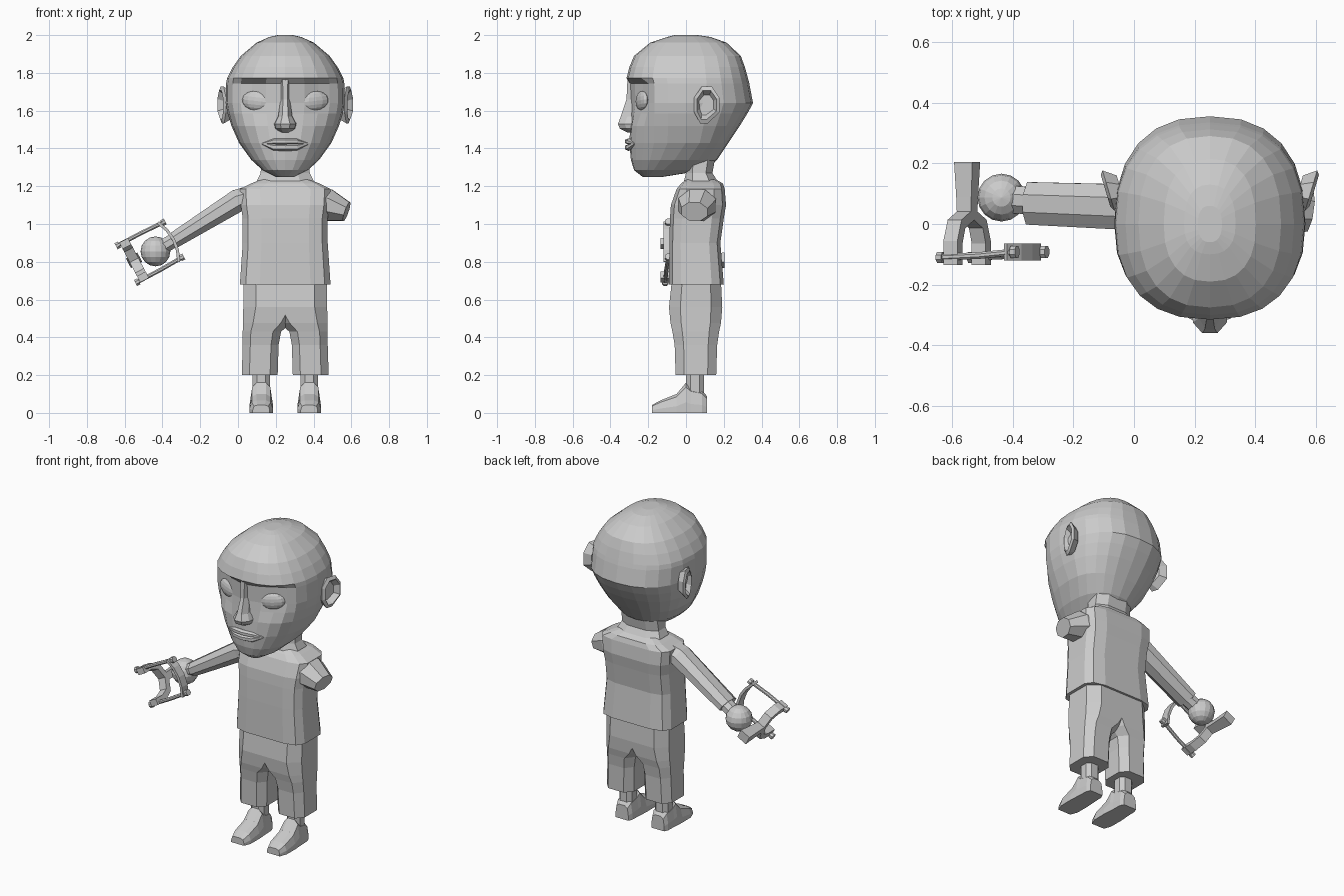
import bpy, bmesh, math
from mathutils import Vector, Matrix

if "Cube" in bpy.data.objects:
    bpy.data.objects.remove(bpy.data.objects["Cube"])

CX = 0.25  # the body's centre line
grey = bpy.data.materials.new("plain_grey")
grey.diffuse_color = (0.6, 0.6, 0.6, 1)
grey.use_nodes = True
grey.node_tree.nodes["Principled BSDF"].inputs["Base Color"].default_value = grey.diffuse_color


def finish(name, bm):
    bmesh.ops.recalc_face_normals(bm, faces=bm.faces)
    me = bpy.data.meshes.new(name)
    bm.to_mesh(me)
    bm.free()
    me.materials.append(grey)
    ob = bpy.data.objects.new(name, me)
    bpy.context.collection.objects.link(ob)
    return ob


def loft(name, rings):
    """Skin a list of equal-length point rings and cap both ends."""
    bm = bmesh.new()
    vs = [[bm.verts.new(p) for p in r] for r in rings]
    n = len(vs[0])
    for a, b in zip(vs, vs[1:]):
        for i in range(n):
            j = (i + 1) % n
            bm.faces.new((a[i], a[j], b[j], b[i]))
    bm.faces.new(vs[0])
    bm.faces.new(vs[-1])
    return finish(name, bm)


def outline(n, power, phase=0.0):
    """Unit superellipse; point 0 faces -y when phase is 0."""
    pts = []
    for i in range(n):
        t = 2 * math.pi * (i + phase) / n
        s, c = math.sin(t), -math.cos(t)
        pts.append((math.copysign(abs(s) ** (2 / power), s),
                    math.copysign(abs(c) ** (2 / power), c)))
    m = max(abs(p[0]) for p in pts)
    return [(x / m, y / m) for x, y in pts]


def stack(name, shape, levels):
    """Loft upwards: levels are (z, x centre, half width, y front, y back)."""
    return loft(name, [[(xc + hw * x, (f + b) / 2 + (b - f) / 2 * y, z) for x, y in shape]
                       for z, xc, hw, f, b in levels])


def tube(name, path, up, wa, wb, sides=8):
    """Sweep along a path; wa is half size across, wb half size along 'up'."""
    path = [Vector(p) for p in path]
    n = len(path)
    wa = wa if isinstance(wa, list) else [wa] * n
    wb = wb if isinstance(wb, list) else [wb] * n
    k = 1 / math.cos(math.pi / sides)
    rings = []
    for i, p in enumerate(path):
        d = (path[min(i + 1, n - 1)] - path[max(i - 1, 0)]).normalized()
        side = d.cross(Vector(up)).normalized()
        upv = side.cross(d).normalized()
        ring = []
        for j in range(sides):
            t = 2 * math.pi * (j + 0.5) / sides
            ring.append(p + side * wa[i] * k * math.cos(t) + upv * wb[i] * k * math.sin(t))
        rings.append(ring)
    return loft(name, rings)


def ball(name, mat, u=16, v=8):
    bm = bmesh.new()
    bmesh.ops.create_uvsphere(bm, u_segments=u, v_segments=v, radius=1, matrix=mat)
    return finish(name, bm)


# Head: stacked rings (z, half width, front y, back y, y of widest point, socket depth)
levels = [
    (1.25, 0.05, -0.23, -0.12, -0.18, 0), (1.285, 0.12, -0.275, 0.10, -0.12, 0),
    (1.34, 0.18, -0.292, 0.165, -0.06, 0), (1.43, 0.245, -0.30, 0.225, 0, 0),
    (1.52, 0.285, -0.295, 0.285, 0, 0), (1.585, 0.305, -0.295, 0.325, 0, 0.6),
    (1.64, 0.315, -0.295, 0.355, 0, 1), (1.745, 0.313, -0.30, 0.335, 0, 1),
    (1.772, 0.308, -0.315, 0.328, 0, 0), (1.83, 0.278, -0.30, 0.312, 0, 0),
    (1.89, 0.235, -0.275, 0.29, 0, 0), (1.96, 0.152, -0.19, 0.215, 0, 0),
    (1.99, 0.085, -0.10, 0.13, 0, 0), (2.0, 0.04, -0.06, 0.06, 0, 0)]
socket = {1: 0.02, 2: 0.038, 3: 0.026}
N = 24
shape = outline(N, 2.4)
rings = []
for z, hw, f, b, yc, s in levels:
    ring = []
    for i, (x, y) in enumerate(shape):
        py = yc + (y * (yc - f) if y < 0 else y * (b - yc))
        py += s * socket.get(min(i, N - i), 0)
        ring.append((CX + hw * x, py, z))
    rings.append(ring)
loft("head", rings)

# Nose
loft("nose", [[(CX - w, -0.25, z), (CX - w * 0.9, t + 0.035, z), (CX - w * 0.4, t, z),
               (CX + w * 0.4, t, z), (CX + w * 0.9, t + 0.035, z), (CX + w, -0.25, z)]
              for z, w, t in [(1.765, 0.035, -0.31), (1.66, 0.028, -0.315), (1.57, 0.04, -0.345),
                              (1.53, 0.062, -0.36), (1.505, 0.055, -0.35), (1.485, 0.03, -0.31)]])

# Lips
for name, z, r in (("upper_lip", 1.437, 0.014), ("lower_lip", 1.405, 0.016)):
    tube(name, [(CX + x, y, 1.425 + (z - 1.425) * k) for x, y, k in
                [(-0.12, -0.272, 0), (-0.06, -0.298, 0.9), (0, -0.305, 1),
                 (0.06, -0.298, 0.9), (0.12, -0.272, 0)]],
         (0, 0, 1), [0.004, 0.016, 0.019, 0.016, 0.004], [0.004, r, r, r, 0.004], 6)

# Eyes and ears, mirrored about the centre line
for s, side in ((-1, "right"), (1, "left")):
    ball(side + "_eye", Matrix.Translation((CX + s * 0.155, -0.232, 1.652))
         @ Matrix.Rotation(s * math.radians(20), 4, 'Z')
         @ Matrix.Rotation(-s * math.radians(6), 4, 'Y')
         @ Matrix.Diagonal((0.078, 0.026, 0.052, 1)), 12, 8)
    # ear rim: a folded ring flaring out towards the back
    bm = bmesh.new()
    rim = []
    for i in range(8):
        t = 2 * math.pi * (i + 0.5) / 8
        cy, cz = math.cos(t), math.sin(t)
        narrow = 1 if cz > -0.5 else 0.72
        row = []
        for r, out in ((0.75, -0.03), (1.0, 0.012), (0.78, 0.022), (0.55, -0.008)):
            dy = 0.072 * r * cy * narrow - (0.015 if narrow < 1 else 0)
            x = 0.322 + out + 0.30 * dy
            row.append(bm.verts.new((CX + s * x, 0.11 + dy, 1.63 + 0.105 * r * cz)))
        rim.append(row)
    for i in range(8):
        a, b = rim[i], rim[(i + 1) % 8]
        for j in range(3):
            bm.faces.new((a[j], a[j + 1], b[j + 1], b[j]))
    bm.faces.new([r[3] for r in rim])
    bm.faces.new([r[0] for r in rim])
    finish(side + "_ear", bm)

# Neck and shirt
octa = outline(8, 2.6, 0.5)
stack("neck", octa, [(1.16, CX, 0.16, -0.02, 0.17), (1.23, CX, 0.15, -0.01, 0.165),
                     (1.27, CX, 0.13, 0.0, 0.14), (1.38, CX, 0.125, 0.0, 0.16)])
stack("shirt", outline(12, 4.5, 0.5), [
    (0.68, CX, 0.24, -0.09, 0.20), (0.90, CX, 0.225, -0.088, 0.182),
    (1.03, CX, 0.225, -0.085, 0.20), (1.10, CX, 0.235, -0.08, 0.212),
    (1.185, CX, 0.24, -0.05, 0.205), (1.215, CX, 0.18, -0.025, 0.195),
    (1.235, CX, 0.13, 0.0, 0.16)])

# Left sleeve stub, right sleeve, wrist and round hand
tube("left_sleeve", [(0.38, 0.06, 1.12), (0.475, 0.06, 1.10), (0.575, 0.045, 1.065)],
     (0, 1, 0), [0.07, 0.085, 0.052], [0.10, 0.10, 0.07], 8)
tube("right_sleeve", [(0.09, 0.055, 1.15), (0.0, 0.055, 1.125), (-0.345, 0.068, 0.91)],
     (0, 1, 0), [0.06, 0.06, 0.042], [0.085, 0.075, 0.07], 8)
tube("wrist", [(-0.32, 0.075, 0.925), (-0.41, 0.082, 0.872)], (0, 1, 0), 0.038, 0.045, 8)
ball("hand", Matrix.Translation((-0.437, 0.087, 0.855)) @ Matrix.Scale(0.079, 4))

# Trousers: each leg widens past the centre line above the crotch
octb = outline(8, 3.2, 0.5)
for s, side in ((-1, "right"), (1, "left")):
    lv = []
    for z, outer, inner, f, b in [(0.20, 0.23, 0.04, -0.055, 0.16), (0.36, 0.225, 0.035, -0.06, 0.165),
                                  (0.43, 0.225, 0.022, -0.072, 0.175), (0.475, 0.224, -0.03, -0.082, 0.185),
                                  (0.56, 0.222, -0.09, -0.09, 0.192), (0.70, 0.22, -0.09, -0.075, 0.185)]:
        lv.append((z, CX + s * (outer + inner) / 2, (outer - inner) / 2, f, b))
    stack(side + "_trouser_leg", octb, lv)
    xc = CX + s * 0.127
    stack(side + "_ankle", octa, [(0.08, xc, 0.046, 0.0, 0.095), (0.21, xc, 0.046, 0.0, 0.095)])
    # shoe: sections along y (y, half width at sole, half width on top, height)
    loft(side + "_shoe", [[(xc - w, y, 0), (xc - w, y, h * 0.35), (xc - t, y, h * 0.85),
                           (xc - t * 0.5, y, h), (xc + t * 0.5, y, h), (xc + t, y, h * 0.85),
                           (xc + w, y, h * 0.35), (xc + w, y, 0)]
                          for y, w, t, h in [(-0.18, 0.045, 0.038, 0.042), (-0.135, 0.062, 0.05, 0.066),
                                             (-0.05, 0.063, 0.05, 0.10), (0.0, 0.06, 0.048, 0.16),
                                             (0.025, 0.058, 0.048, 0.135), (0.085, 0.056, 0.046, 0.12),
                                             (0.11, 0.045, 0.038, 0.09)]])

# Slingshot: fork lies in the plane of u and y, bands run along v
c = Vector((-0.55, 0, 0.808))
u, v, Y = Vector((0.467, 0, -0.884)), Vector((0.884, 0, 0.467)), Vector((0, 1, 0))
fork = [(-0.10, -0.135), (-0.10, -0.06), (-0.075, 0.0), (0, 0.032),
        (0.075, 0.0), (0.10, -0.06), (0.10, -0.135)]
tube("slingshot_fork", [c + u * a + Y * y for a, y in fork], v, 0.019, 0.026, 4)
tube("slingshot_handle", [c + Y * 0.02, c + Y * 0.09, c + Y * 0.205], v,
     [0.022, 0.024, 0.028], [0.026, 0.028, 0.034], 4)
for s, side in ((-1, "upper"), (1, "lower")):
    tip = c + u * s * 0.11 - Y * 0.11
    end = c + u * s * 0.105 + v * 0.22 - Y * 0.092
    tube(side + "_band", [tip - v * 0.045, tip + v * 0.10 + Y * 0.006, end + v * 0.015],
         Y, 0.011, 0.011, 8)
    tube(side + "_band_knot", [tip - v * 0.05, tip - v * 0.03], Y, 0.018, 0.018, 8)
    tube(side + "_pouch_knot", [end + v * 0.002, end + v * 0.022], Y, 0.017, 0.02, 8)
tube("pouch", [c + u * a + v * b - Y * 0.092 for a, b in
               [(-0.118, 0.205), (-0.06, 0.228), (0, 0.236), (0.06, 0.228), (0.118, 0.205)]],
     Y, 0.008, 0.028, 4)
